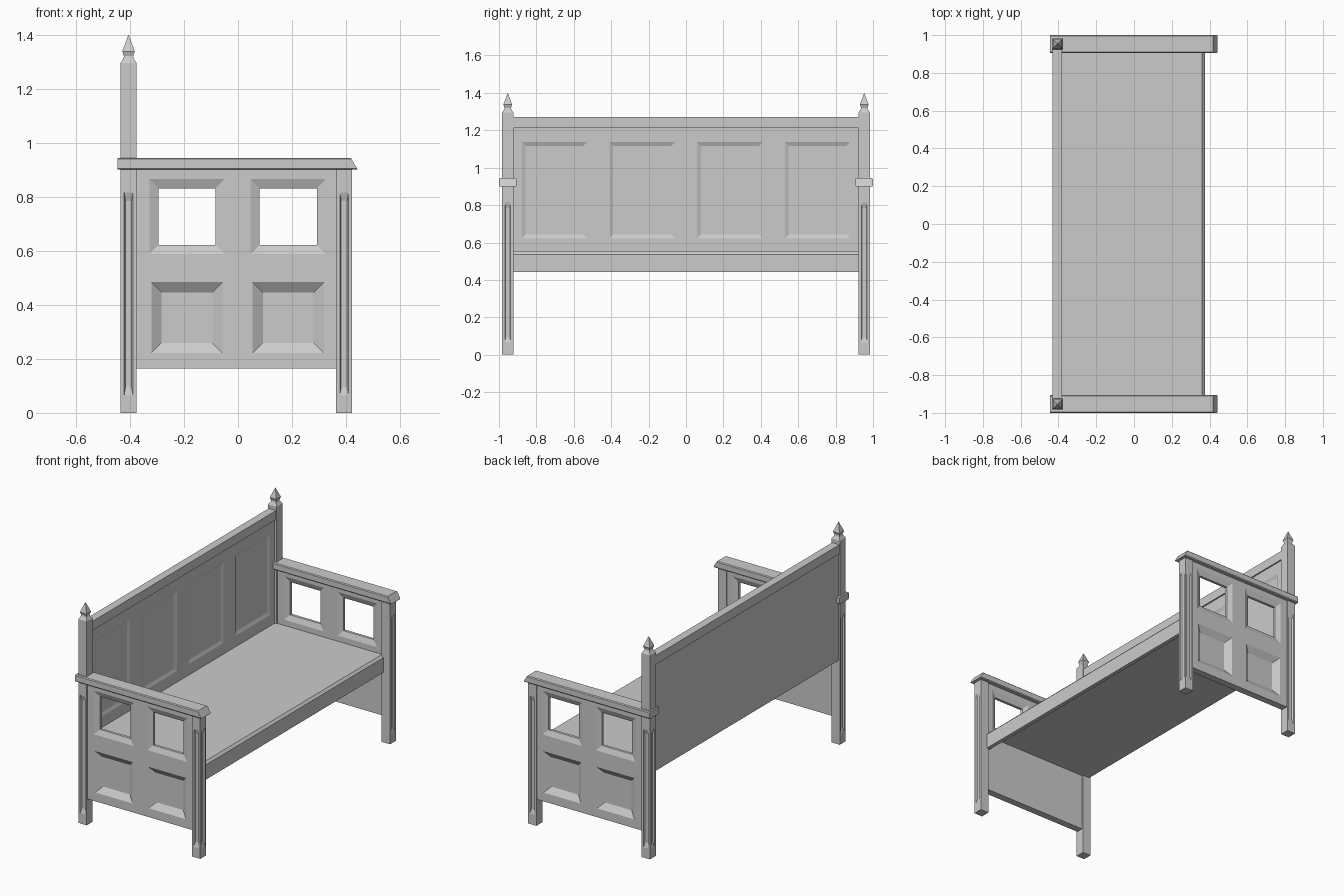
import bpy, bmesh

if "Cube" in bpy.data.objects:
    bpy.data.objects.remove(bpy.data.objects["Cube"])


def loft(name, axis, sections):
    """Stack rectangles (t, u0, u1, v0, v1) along an axis and skin them; a zero-size end becomes a point."""
    order = {'x': lambda t, u, v: (t, u, v),
             'y': lambda t, u, v: (u, t, v),
             'z': lambda t, u, v: (u, v, t)}[axis]
    bm = bmesh.new()
    rings = [[bm.verts.new(order(t, u, v)) for u, v in ((a, c), (b, c), (b, d), (a, d))]
             for t, a, b, c, d in sections]
    bm.faces.new(rings[0])
    bm.faces.new(rings[-1])
    for lo, hi in zip(rings, rings[1:]):
        for i in range(4):
            j = (i + 1) % 4
            bm.faces.new((lo[i], lo[j], hi[j], hi[i]))
    bmesh.ops.remove_doubles(bm, verts=bm.verts, dist=1e-5)
    bmesh.ops.recalc_face_normals(bm, faces=bm.faces)
    me = bpy.data.meshes.new(name)
    bm.to_mesh(me)
    bm.free()
    ob = bpy.data.objects.new(name, me)
    bpy.context.collection.objects.link(ob)
    return ob


def box(name, x0, x1, y0, y1, z0, z1):
    return loft(name, 'z', [(z0, x0, x1, y0, y1), (z1, x0, x1, y0, y1)])


def carve(ob, cutter):
    cutter.hide_render = True
    m = ob.modifiers.new("carve", 'BOOLEAN')
    m.operation, m.solver, m.object = 'DIFFERENCE', 'EXACT', cutter
    bpy.context.view_layer.objects.active = ob
    bpy.ops.object.modifier_apply(modifier=m.name)
    bpy.data.objects.remove(cutter)


def recess(ob, axis, face, depth, u0, u1, v0, v1, slope_u, slope_v):
    """Carve a sloped-sided recess; depth is signed along the axis, going into the part."""
    k = 0.2  # continue the slope a little outside the surface
    carve(ob, loft("cutter", axis, [
        (face - k * depth, u0 - k * slope_u, u1 + k * slope_u, v0 - k * slope_v, v1 + k * slope_v),
        (face + depth, u0 + slope_u, u1 - slope_u, v0 + slope_v, v1 - slope_v)]))


def mirror_y(ob):
    m = ob.modifiers.new("other_side", 'MIRROR')
    m.use_axis = (False, True, False)


H = 0.0295               # half width of a post
YC = -0.953              # post centre line
XB, XF = -0.405, 0.393   # back and front post centres


def square(t, xc, h):
    return (t, xc - h, xc + h, YC - h, YC + h)


# Back posts with pointed finials
back = loft("back_post", 'z', [square(z, XB, h) for z, h in
            ((0, H), (1.295, H), (1.312, 0.019), (1.320, 0.017), (1.338, 0.023), (1.40, 0))])
# Front posts
front = loft("front_post", 'z', [square(0, XF, H), square(0.91, XF, H)])

# Long grooves on the outer side faces, the fronts of the front posts and the backs of the back posts
for post, xc, sign in ((back, XB, -1), (front, XF, 1)):
    recess(post, 'y', YC - H, 0.009, xc - 0.016, xc + 0.016, 0.065, 0.815, 0.005, 0.03)
    recess(post, 'x', xc + sign * H, -sign * 0.009, YC - 0.016, YC + 0.016, 0.065, 0.815, 0.005, 0.03)

# Side panels: open windows above, recessed squares below
PO, PI = -0.976, -0.931
side = box("side_panel", -0.385, 0.37, PO, PI, 0.165, 0.91)
for xc in (-0.189, 0.186):
    recess(side, 'y', PO, 0.014, xc - 0.139, xc + 0.139, 0.588, 0.865, 0.033, 0.034)
    recess(side, 'y', PI, -0.014, xc - 0.139, xc + 0.139, 0.588, 0.865, 0.033, 0.034)
    carve(side, box("cutter", xc - 0.106, xc + 0.106, -1.1, -0.8, 0.622, 0.831))
    recess(side, 'y', PO, 0.026, xc - 0.132, xc + 0.132, 0.221, 0.484, 0.038, 0.038)

# Armrests with softened long edges and a sloping front end
AY0, AY1, E = -1.0, -0.905, 0.005
arm = loft("armrest", 'z', [(0.900, -0.445, 0.442, AY0 + E, AY1 - E),
                            (0.905, -0.445, 0.440, AY0, AY1),
                            (0.939, -0.445, 0.420, AY0, AY1),
                            (0.944, -0.445, 0.417, AY0 + E, AY1 - E)])

for ob in (back, front, side, arm):
    mirror_y(ob)

# Thin seat board with chamfered front edge, and the rail below its front
loft("seat", 'z', [(0.533, -0.40, 0.375, -0.935, 0.935),
                   (0.537, -0.40, 0.375, -0.935, 0.935),
                   (0.552, -0.40, 0.361, -0.935, 0.935)])
box("seat_rail", 0.350, 0.375, -0.935, 0.935, 0.443, 0.535)

# Backrest with four shallow recessed panels and a top rail
rest = box("backrest", -0.425, -0.389, -0.93, 0.93, 0.533, 1.22)
for yc in (-0.703, -0.234, 0.234, 0.703):
    recess(rest, 'x', -0.389, -0.008, yc - 0.175, yc + 0.175, 0.622, 1.137, 0.02, 0.02)
box("top_rail", -0.431, -0.380, -0.93, 0.93, 1.212, 1.27)
